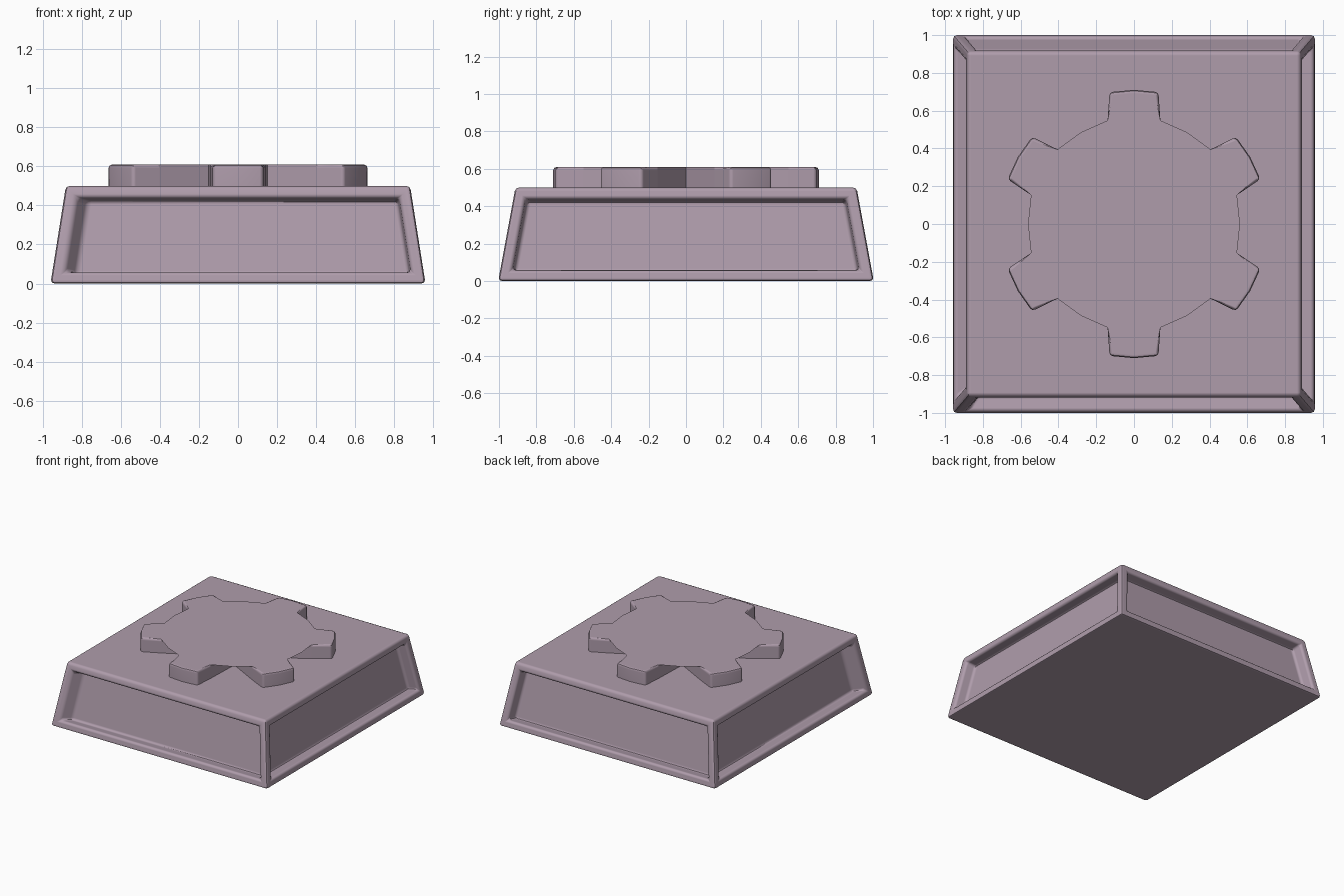
import bpy, bmesh, math
from mathutils import Vector

if "Cube" in bpy.data.objects:
    bpy.data.objects.remove(bpy.data.objects["Cube"])

mat = bpy.data.materials.new("mauve stone")
mat.diffuse_color = (0.43, 0.335, 0.41, 1)
mat.use_nodes = True
mat.node_tree.nodes["Principled BSDF"].inputs["Base Color"].default_value = mat.diffuse_color


def finish(bm, name):
    me = bpy.data.meshes.new(name)
    bm.to_mesh(me)
    bm.free()
    ob = bpy.data.objects.new(name, me)
    bpy.context.collection.objects.link(ob)
    me.materials.append(mat)
    bpy.ops.object.select_all(action='DESELECT')
    bpy.context.view_layer.objects.active = ob
    ob.select_set(True)
    bpy.ops.object.shade_smooth_by_angle(angle=math.radians(40))
    wn = ob.modifiers.new("even shading", 'WEIGHTED_NORMAL')
    wn.keep_sharp = True
    wn.weight = 100
    return ob


# Tapered base with a recessed panel on each side
bm = bmesh.new()
bmesh.ops.create_cube(bm, size=2)
for v in bm.verts:
    top = v.co.z > 0
    v.co.x *= 0.882 if top else 0.961
    v.co.y *= 0.912 if top else 1.004
    v.co.z = 0.5 if top else 0.0
bm.normal_update()
sides = [f for f in bm.faces if abs(f.normal.z) < 0.7]
bmesh.ops.inset_individual(bm, faces=sides, thickness=0.062, use_even_offset=True)
bm.normal_update()
panels = bmesh.ops.extrude_discrete_faces(bm, faces=sides)["faces"]
for f in panels:
    n = f.normal.copy()
    axis = 0 if abs(n.y) > abs(n.x) else 1
    thick_corner = n.x < -0.5 or n.y < -0.5
    for v in f.verts:
        s = 1 if v.co[axis] > 0 else -1
        v.co -= n * 0.085
        # panel ends taper in, more so at the front left corner post
        v.co[axis] -= s * (0.06 if s < 0 and thick_corner else 0.012)
bm.normal_update()
# round the outer edges, the panel rims and the inner panel corners
edges = [e for e in bm.edges if e.is_manifold and abs(e.calc_face_angle_signed()) > 0.35]
bmesh.ops.bevel(bm, geom=edges, offset=0.02, segments=2, profile=0.5,
                affect='EDGES', clamp_overlap=True)
finish(bm, "base")

# Raised wheel: a flat toothed top carried by six radial bars
ROOT, TIP, HUB, Z0, Z1 = 0.566, 0.71, 0.30, 0.495, 0.61
tooth = [(-14.3, ROOT), (-10.5, TIP), (0, TIP), (10.5, TIP), (14.3, ROOT), (30, ROOT - 0.005)]


def polar(deg, r, z):
    t = math.radians(90 + deg)
    return Vector((r * math.cos(t), r * math.sin(t), z))


bm = bmesh.new()
ring = [bm.verts.new(polar(60 * k + a, r, Z0)) for k in range(6) for a, r in tooth]
face = bm.faces.new(ring)
up = bmesh.ops.extrude_face_region(bm, geom=[face])["geom"]
for v in up:
    if isinstance(v, bmesh.types.BMVert):
        v.co.z = Z1
bmesh.ops.recalc_face_normals(bm, faces=bm.faces[:])
# soften tooth tops and outer corners only
soft = []
for e in bm.edges:
    a, b = (v.co for v in e.verts)
    far = max(a.xy.length, b.xy.length) > 0.65
    upright = abs(a.z - b.z) > 0.05
    if far and ((upright and e.calc_face_angle() > 0.5) or (a.z > 0.55 and b.z > 0.55)):
        soft.append(e)
bmesh.ops.bevel(bm, geom=soft, offset=0.018, segments=2, profile=0.5,
                affect='EDGES', clamp_overlap=True)
bm.normal_update()
# open the gaps between the teeth, then run the tooth sides in to the hub
gaps = [f for f in bm.faces if f.normal.z < -0.9
        or (abs(f.normal.z) < 0.1 and f.calc_center_median().xy.length < 0.58)]
bmesh.ops.delete(bm, geom=gaps, context='FACES')
for k in range(6):
    mid = 60 * k + 30
    for s in (-1, 1):
        p = [(mid + s * 15.7, ROOT), (mid, HUB)]
        pts = [polar(*p[0], Z0), polar(*p[1], Z0), polar(*p[1], Z1 - 0.001), polar(*p[0], Z1 - 0.001)]
        f = bm.faces.new([bm.verts.new(q) for q in pts])
        f.normal_update()
        if f.normal.dot(polar(mid, 1, 0)) < 0:
            f.normal_flip()
finish(bm, "toothed_wheel")
